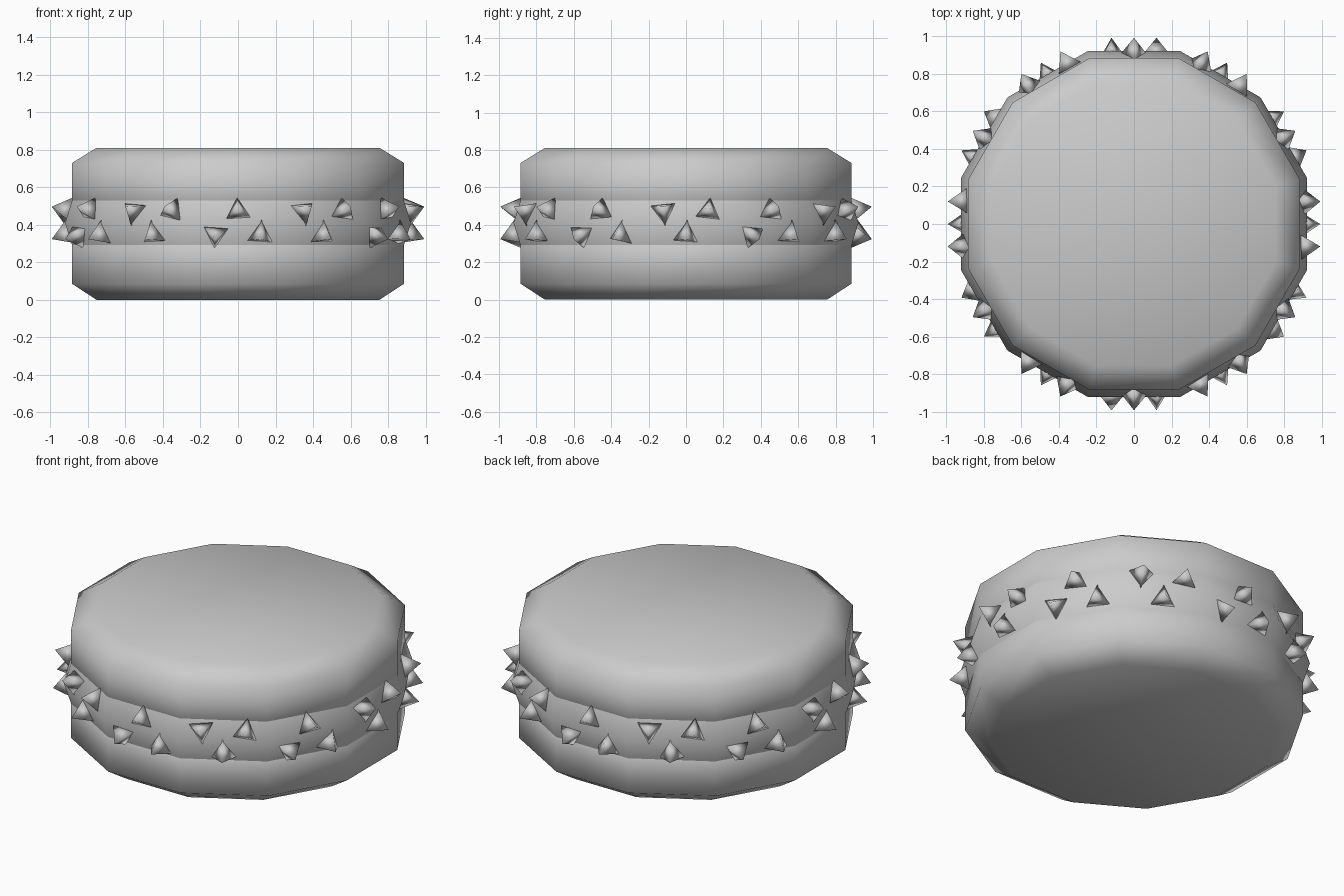
import bpy, bmesh, math, random
from mathutils import Matrix, Vector

random.seed(4)
SIDES = 12
STEP = math.tau / SIDES

cube = bpy.data.objects.get("Cube")
if cube:
    bpy.data.objects.remove(cube, do_unlink=True)

# Single plain grey material
grey = bpy.data.materials.new("plain grey")
grey.use_nodes = True
colour = (0.6, 0.6, 0.6, 1)
grey.diffuse_color = colour
grey.node_tree.nodes["Principled BSDF"].inputs["Base Color"].default_value = colour


def finish(bm, name):
    bmesh.ops.recalc_face_normals(bm, faces=bm.faces)
    for face in bm.faces:
        face.smooth = True
    mesh = bpy.data.meshes.new(name)
    bm.to_mesh(mesh)
    bm.free()
    mesh.materials.append(grey)
    obj = bpy.data.objects.new(name, mesh)
    bpy.context.collection.objects.link(obj)
    return obj


def lathe(name, profile, capped):
    """Twelve-sided turned shape; profile is (distance to flat side, height)."""
    bm = bmesh.new()
    rings = []
    for flat, z in profile:
        r = flat / math.cos(STEP / 2)
        rings.append([bm.verts.new((r * math.cos((i + 0.5) * STEP),
                                    r * math.sin((i + 0.5) * STEP), z))
                      for i in range(SIDES)])
    for a, b in zip(rings, rings[1:]):
        for i in range(SIDES):
            j = (i + 1) % SIDES
            bm.faces.new((a[i], a[j], b[j], b[i]))
    if capped:
        bm.faces.new(rings[0][::-1])
        bm.faces.new(rings[-1])
    return finish(bm, name)


# Two rounded shells meeting at the waist
lathe("lower_shell", [(0.755, 0), (0.885, 0.085), (0.885, 0.41)], True)
lathe("upper_shell", [(0.885, 0.41), (0.885, 0.73), (0.755, 0.81)], True)

# Bulging filling band
lathe("filling_band", [(0.88, 0.275), (0.922, 0.41), (0.88, 0.545)], False)


def add_spike(bm, angle, offset, z, tilt, spin):
    """Three-sided spike standing on one sloping half of a band face."""
    out = Vector((math.sin(angle), -math.cos(angle), 0))
    side = Vector((math.cos(angle), math.sin(angle), 0))
    normal = out * math.cos(tilt) + Vector((0, 0, math.sin(tilt)))
    up = normal.cross(side)
    centre = out * 0.897 + side * offset + Vector((0, 0, z))
    base = []
    for k in range(3):
        a = spin + k * math.tau / 3
        base.append(bm.verts.new(centre + 0.08 * (side * math.sin(a) + up * math.cos(a))))
    tip = bm.verts.new(centre + normal * 0.1)
    bm.faces.new(base)
    for k in range(3):
        bm.faces.new((base[k], base[(k + 1) % 3], tip))


# Spike rows: single and paired spikes alternate around the band
for row, z, tilt, parity in (("upper_spikes", 0.47, 0.27, 0), ("lower_spikes", 0.35, -0.27, 1)):
    bm = bmesh.new()
    for i in range(SIDES):
        if i % 2 == parity:
            spikes = [(0, 0)]
        else:
            spikes = [(-0.12, math.pi), (0.12, 0.15)]
        for offset, spin in spikes:
            add_spike(bm, i * STEP, offset, z, tilt, spin + random.uniform(-0.12, 0.12))
    finish(bm, row)
